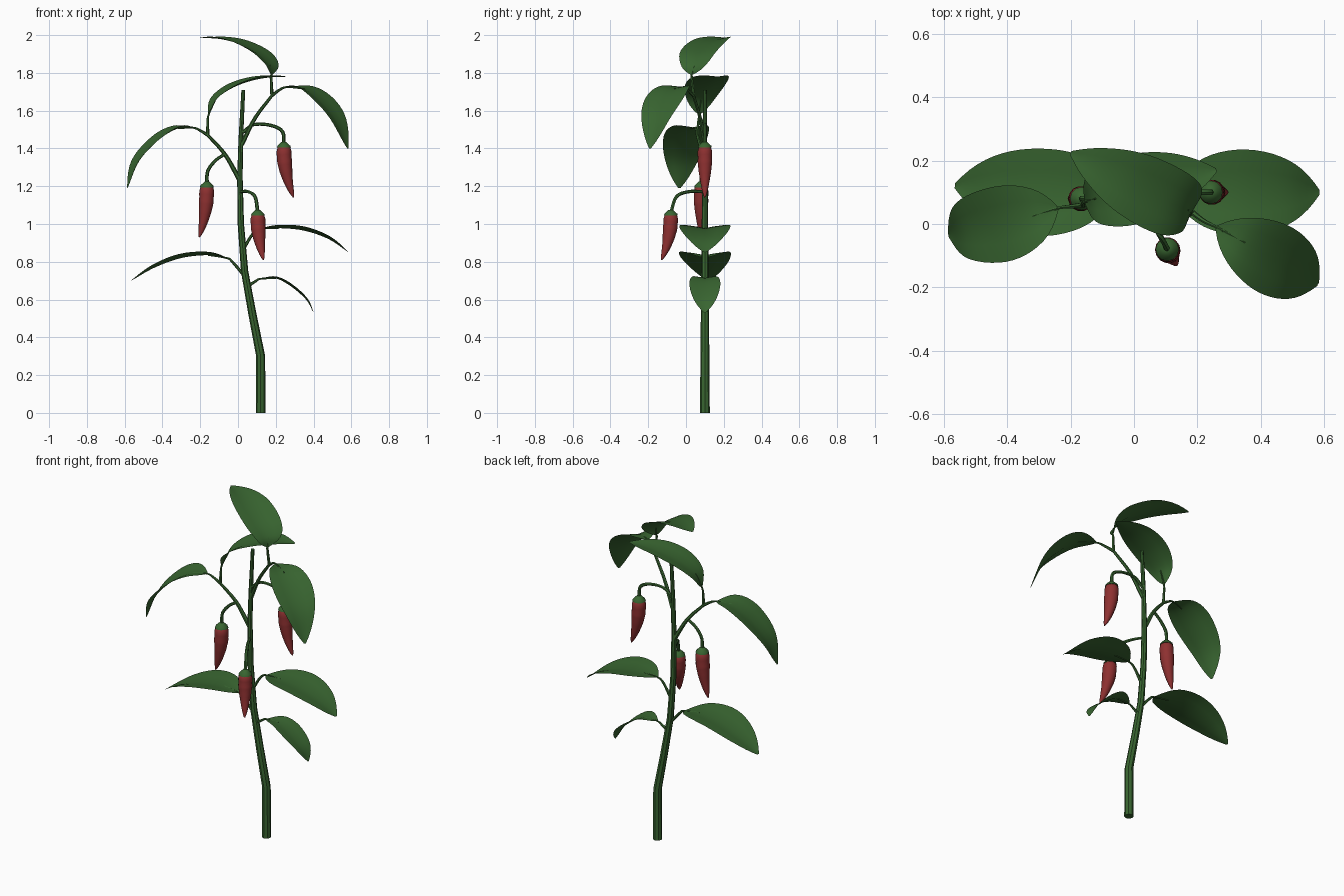
import bpy, bmesh, math
from mathutils import Vector

cube = bpy.data.objects.get("Cube")
if cube:
    bpy.data.objects.remove(cube, do_unlink=True)


def material(name, rgb):
    m = bpy.data.materials.new(name)
    m.use_nodes = True
    m.diffuse_color = (*rgb, 1)
    m.node_tree.nodes["Principled BSDF"].inputs["Base Color"].default_value = (*rgb, 1)
    return m


green = material("leaf_green", (0.04, 0.13, 0.03))
red = material("chilli_red", (0.27, 0.03, 0.03))


def spline(points, steps):
    """Smooth curve through the points."""
    p = [Vector(q) for q in points]
    p = [2 * p[0] - p[1]] + p + [2 * p[-1] - p[-2]]
    out = []
    for a, b, c, d in zip(p, p[1:], p[2:], p[3:]):
        for i in range(steps):
            t = i / steps
            out.append(0.5 * (2 * b + (c - a) * t + (2 * a - 5 * b + 4 * c - d) * t * t
                              + (3 * b - a - 3 * c + d) * t ** 3))
    return out + [p[-2]]


def tangent(path, i):
    return (path[min(i + 1, len(path) - 1)] - path[max(i - 1, 0)]).normalized()


def finish(bm, name, mat, angle=40):
    bmesh.ops.recalc_face_normals(bm, faces=bm.faces)
    mesh = bpy.data.meshes.new(name)
    bm.to_mesh(mesh)
    bm.free()
    mesh.materials.append(mat)
    ob = bpy.data.objects.new(name, mesh)
    bpy.context.collection.objects.link(ob)
    bpy.ops.object.select_all(action="DESELECT")
    ob.select_set(True)
    bpy.context.view_layer.objects.active = ob
    bpy.ops.object.shade_smooth_by_angle(angle=math.radians(angle))


def tube(name, path, radius, mat, sides=8, angle=50):
    """Sweep a ring along the path; radius is a function of 0..1."""
    bm = bmesh.new()
    rings = []
    for i, p in enumerate(path):
        d = tangent(path, i)
        ref = Vector((0, 1, 0)) if abs(d.y) < 0.8 else Vector((1, 0, 0))
        u = d.cross(ref).normalized()
        v = d.cross(u)
        r = radius(i / (len(path) - 1))
        rings.append([bm.verts.new(p + r * (u * math.cos(a) + v * math.sin(a)))
                      for a in (math.tau * k / sides for k in range(sides))])
    for lo, hi in zip(rings, rings[1:]):
        for k in range(sides):
            j = (k + 1) % sides
            bm.faces.new((lo[k], lo[j], hi[j], hi[k]))
    bm.faces.new(rings[0])
    bm.faces.new(rings[-1])
    finish(bm, name, mat, angle)


def leaf(name, petiole, midrib, half_width):
    """Thin stalk plus a blade folded gently upward along its midrib."""
    tube(name + "_stalk", spline(petiole + midrib[:2], 4), lambda t: 0.009 - 0.006 * t, green, 6)
    path = spline(midrib, 5)
    heading = path[-1] - path[0]
    side = heading.cross(Vector((0, 0, 1))).normalized()
    bm = bmesh.new()
    rows = []
    for i, p in enumerate(path):
        t = i / (len(path) - 1)
        w = half_width * max(math.sin(math.pi * t ** 0.95), 0.02) ** 0.75
        up = side.cross(tangent(path, i))
        rows.append([bm.verts.new(p + side * w * s + up * w * 0.16 * abs(s) ** 0.8)
                     for s in (-1, -0.5, 0, 0.5, 1)])
    for lo, hi in zip(rows, rows[1:]):
        for k in range(4):
            bm.faces.new((lo[k], lo[k + 1], hi[k + 1], hi[k]))
    finish(bm, name, green, 60)


def profile(values):
    """Linear interpolation through evenly spaced radii."""
    def radius(t):
        f = t * (len(values) - 1)
        i = min(int(f), len(values) - 2)
        return values[i] + (values[i + 1] - values[i]) * (f - i)
    return radius


def chilli(name, stalk, tip):
    """Hanging stalk, green cap and curved pod."""
    tube(name + "_stalk", spline(stalk, 5), lambda t: 0.008 + 0.002 * t, green, 6)
    top = Vector(stalk[-1])
    tip = Vector(tip)
    cap = [top + Vector((0, 0, z)) for z in (0.015, 0.005, -0.006, -0.016)]
    tube(name + "_cap", cap, profile([0.012, 0.022, 0.034, 0.037]), green, 12)
    path = []
    for i in range(17):
        t = i / 16
        bend = t ** 2.2
        path.append(Vector((top.x + (tip.x - top.x) * bend, top.y + (tip.y - top.y) * bend,
                            top.z + (tip.z - top.z) * t)))
    tube(name, path, profile([0.022, 0.038, 0.04, 0.038, 0.04, 0.036, 0.034, 0.03, 0.026, 0.022, 0.017, 0.012, 0.003]),
         red, 14, 60)


# Main stem
Y = 0.1
stem = [Vector((x, Y, z)) for x, z in
        ((0.12, 0), (0.12, 0.3), (0.075, 0.53), (0.035, 0.75), (0.015, 1.0), (0.01, 1.25), (0.015, 1.45), (0.028, 1.71))]
tube("stem", stem, lambda t: 0.026 - 0.016 * t, green, 8, 30)

# Side branches
left_fork = (-0.16, 0.06, 1.47)
right_fork = (0.18, 0.04, 1.68)
tube("left_branch", spline([(0.005, Y, 1.24), (-0.07, 0.085, 1.37), left_fork], 5),
     lambda t: 0.013 - 0.005 * t, green, 6)
tube("right_branch", spline([(0.02, Y, 1.42), (0.09, 0.075, 1.56), right_fork], 5),
     lambda t: 0.012 - 0.004 * t, green, 6)

# Leaves on the branches
leaf("top_leaf", [right_fork, (0.175, 0.03, 1.78)],
     [(0.178, 0.03, 1.79), (0.17, 0.045, 1.84), (0.11, 0.07, 1.9), (0.0, 0.125, 1.955), (-0.1, 0.175, 1.98), (-0.2, 0.225, 1.985)], 0.11)
leaf("crossing_leaf", [left_fork, (-0.16, 0.065, 1.54)],
     [(-0.155, 0.07, 1.58), (-0.12, 0.08, 1.655), (-0.04, 0.1, 1.715), (0.06, 0.125, 1.755), (0.16, 0.15, 1.775), (0.26, 0.17, 1.78)], 0.11)
leaf("upper_right_leaf", [right_fork, (0.22, 0.01, 1.71)],
     [(0.26, -0.01, 1.725), (0.35, -0.06, 1.715), (0.44, -0.11, 1.65), (0.52, -0.155, 1.55), (0.58, -0.19, 1.4)], 0.115)
leaf("upper_left_leaf", [left_fork, (-0.2, 0.055, 1.495)],
     [(-0.24, 0.05, 1.51), (-0.32, 0.025, 1.505), (-0.42, 0.0, 1.445), (-0.53, -0.02, 1.33), (-0.585, -0.035, 1.19)], 0.12)

# Leaves on the main stem
leaf("middle_right_leaf", [(0.03, Y, 0.87), (0.08, Y, 0.95)],
     [(0.12, Y, 0.975), (0.22, Y, 0.978), (0.35, Y, 0.965), (0.48, Y, 0.92), (0.585, Y, 0.85)], 0.135)
leaf("middle_left_leaf", [(0.03, Y, 0.73), (-0.03, Y, 0.8)],
     [(-0.06, Y, 0.82), (-0.16, Y, 0.835), (-0.3, Y, 0.82), (-0.44, 0.11, 0.77), (-0.565, 0.12, 0.7)], 0.138)
leaf("lower_right_leaf", [(0.05, Y, 0.67), (0.09, Y, 0.695)],
     [(0.12, Y, 0.71), (0.2, Y, 0.712), (0.28, Y, 0.67), (0.36, Y, 0.6), (0.4, Y, 0.53)], 0.082)

# Chillies
chilli("left_chilli", [(-0.07, 0.085, 1.37), (-0.12, 0.08, 1.335), (-0.16, 0.08, 1.28), (-0.165, 0.08, 1.21)],
       (-0.205, 0.08, 0.93))
chilli("right_chilli", [(0.02, Y, 1.48), (0.08, Y, 1.525), (0.17, Y, 1.523), (0.235, Y, 1.49), (0.243, Y, 1.42)],
       (0.295, Y, 1.14))
chilli("front_chilli", [(0.01, Y, 1.17), (0.05, 0.02, 1.172), (0.09, -0.05, 1.145), (0.105, -0.08, 1.06)],
       (0.135, -0.13, 0.81))
